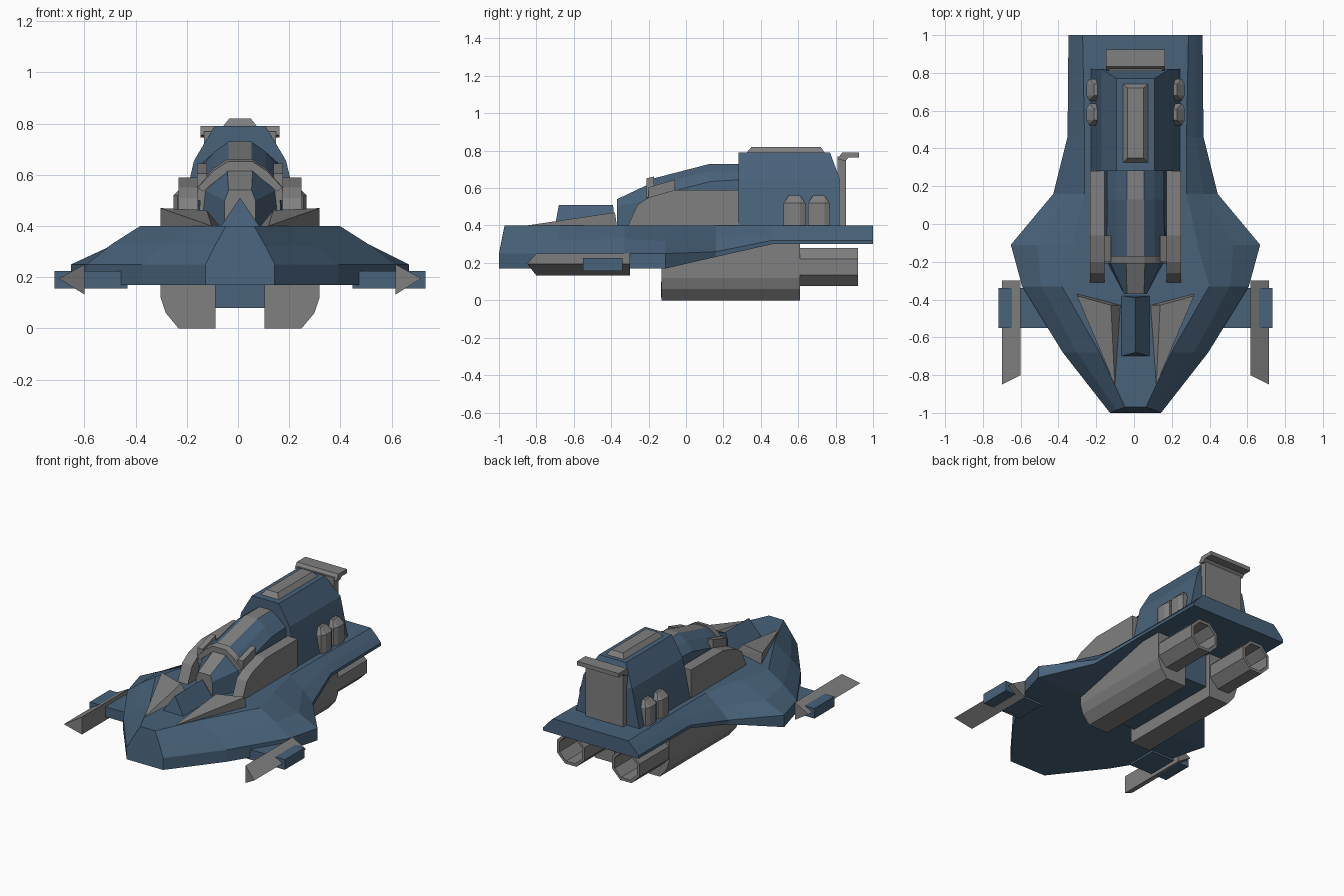
import bpy, bmesh, math
from mathutils import Matrix

if "Cube" in bpy.data.objects:
    bpy.data.objects.remove(bpy.data.objects["Cube"])

CENTRE = 0.008


def material(name, rgb):
    m = bpy.data.materials.new(name)
    m.use_nodes = True
    m.diffuse_color = (*rgb, 1)
    m.node_tree.nodes["Principled BSDF"].inputs["Base Color"].default_value = (*rgb, 1)
    return m


BLUE = material("steel blue", (0.065, 0.122, 0.195))
GREY = material("mid grey", (0.215, 0.215, 0.215))


def finish(name, bm, mats, mirror=False):
    bmesh.ops.recalc_face_normals(bm, faces=bm.faces)
    me = bpy.data.meshes.new(name)
    bm.to_mesh(me)
    bm.free()
    for m in mats:
        me.materials.append(m)
    ob = bpy.data.objects.new(name, me)
    ob.location.x = CENTRE
    bpy.context.collection.objects.link(ob)
    if mirror:
        ob.modifiers.new("mirror", "MIRROR").use_clip = False
    return ob


def hull(name, points, mat, mirror=False):
    """Convex solid around a few corner points."""
    bm = bmesh.new()
    for p in points:
        bm.verts.new(p)
    bmesh.ops.convex_hull(bm, input=bm.verts)
    bmesh.ops.dissolve_limit(bm, angle_limit=0.01, verts=bm.verts, edges=bm.edges)
    return finish(name, bm, [mat], mirror)


def both(points):
    return [(s * x, y, z) for x, y, z in points for s in (1, -1)]


def box(name, x, y, z, mat, mirror=False):
    return hull(name, [(a, b, c) for a in x for b in y for c in z], mat, mirror)


def extrude(name, profile, x0, x1, mat, mirror=False):
    """Side profile of (y, z) points pushed across x."""
    bm = bmesh.new()
    face = bm.faces.new([bm.verts.new((x0, y, z)) for y, z in profile])
    out = bmesh.ops.extrude_face_region(bm, geom=[face])["geom"]
    bmesh.ops.translate(bm, vec=(x1 - x0, 0, 0),
                        verts=[v for v in out if isinstance(v, bmesh.types.BMVert)])
    return finish(name, bm, [mat], mirror)


def loft(name, halves, mats, rule=None):
    """Skin mirrored half sections (outer points ordered top to bottom)."""
    bm = bmesh.new()
    rings = []
    for half in halves:
        pts = half + [(-x, y, z) for x, y, z in reversed(half)]
        rings.append([bm.verts.new(p) for p in pts])
    n = len(rings[0])
    for a, b in zip(rings, rings[1:]):
        for i in range(n):
            j = (i + 1) % n
            bm.faces.new((a[i], a[j], b[j], b[i]))
    bm.faces.new(rings[0])
    bm.faces.new(rings[-1])
    if rule:
        for f in bm.faces:
            f.material_index = rule(f)
    return finish(name, bm, mats)


# Hull: y, deck half width, shoulder (x, z), rim (x, z), underside z
stations = [
    (-1.0, 0.055, 0.10, 0.32, 0.135, 0.25, 0.17),
    (-0.68, 0.19, 0.31, 0.32, 0.385, 0.25, 0.17),
    (-0.33, 0.39, 0.50, 0.33, 0.60, 0.25, 0.17),
    (-0.11, 0.33, 0.52, 0.315, 0.66, 0.25, 0.17),
    (0.16, 0.27, 0.36, 0.33, 0.435, 0.26, 0.232),
    (0.46, 0.27, 0.32, 0.36, 0.36, 0.32, 0.30),
    (1.0, 0.28, 0.32, 0.36, 0.355, 0.32, 0.30),
]
sections = []
for y, a, mx, mz, w, e, b in stations:
    top = y + (0.03 if y == -1.0 else 0)
    mid = y + (0.015 if y == -1.0 else 0)
    sections.append([(a, top, 0.4), (mx, mid, mz), (w, y, e), (w, y, b)])
loft("hull", sections, [BLUE])

# Engine pods, belly block and nozzles
pod = [(0.095, 0), (0.24, 0), (0.29, 0.06), (0.31, 0.12)]
pod_points = [(x, y, z) for x, z in pod for y in (-0.13, 0.61)]
pod_points += [(x, y, z) for x in (0.095, 0.31) for y, z in ((-0.13, 0.17), (0.46, 0.3), (0.61, 0.3))]
hull("engine_pod", pod_points, GREY, True)
hull("intake_plate", [(x, y, z) for x, z in ((0.11, 0.015), (0.235, 0.015), (0.28, 0.07), (0.28, 0.1), (0.11, 0.1))
                      for y in (-0.134, -0.12)], GREY, True)
box("belly_block", (-0.1, 0.1), (-0.1, 0.58), (0.08, 0.3), BLUE)

bm = bmesh.new()
bmesh.ops.create_cone(bm, cap_ends=True, segments=8, radius1=0.11, radius2=0.11, depth=0.33,
                      matrix=Matrix.Translation((0.205, 0.755, 0.178))
                      @ Matrix.Rotation(-math.pi / 2, 4, "X") @ Matrix.Rotation(math.pi / 8, 4, "Z"))
back = max(bm.faces, key=lambda f: f.calc_center_median().y)
bmesh.ops.inset_region(bm, faces=[back], thickness=0.02)
well = bmesh.ops.extrude_face_region(bm, geom=[back])["geom"]
bmesh.ops.translate(bm, vec=(0, -0.25, 0), verts=[v for v in well if isinstance(v, bmesh.types.BMVert)])
bmesh.ops.delete(bm, geom=[back], context="FACES_ONLY")
finish("engine_nozzle", bm, [GREY], True)

# Side stubs and their blades
box("side_stub", (0.44, 0.725), (-0.55, -0.34), (0.157, 0.225), BLUE, True)
hull("side_blade", [(0.608, -0.80, 0.25), (0.608, -0.80, 0.133), (0.708, -0.85, 0.195),
                    (0.608, -0.30, 0.25), (0.608, -0.30, 0.133), (0.708, -0.30, 0.195)], GREY, True)

# Nose fin and deck wedges
hull("nose_fin", both([(0.075, -0.70, 0.4), (0.075, -0.38, 0.4)])
     + [(0, -0.68, 0.51), (0, -0.39, 0.51)], BLUE)
hull("deck_wedge", [(0.31, -0.37, 0.4), (0.08, -0.43, 0.4), (0.11, -0.85, 0.4),
                    (0.31, -0.38, 0.47), (0.13, -0.43, 0.462)], GREY, True)

# Rear cabin and its roof plate
cabin = [(0.235, 0.4), (0.195, 0.59), (0.18, 0.655)]
hull("rear_cabin", both([(x, y, z) for x, z in cabin for y in (0.28, 0.82)]
                        + [(0.1, 0.28, 0.79), (0.1, 0.77, 0.79)]), BLUE)
hull("roof_plate", both([(0.07, 0.32, 0.785), (0.07, 0.745, 0.785),
                         (0.042, 0.35, 0.82), (0.042, 0.72, 0.82)]), GREY)

# Canopy: windscreen and roof with a grey centre strip
def strip(f):
    c = f.calc_center_median()
    return int(abs(c.x) < 0.01 and c.z > 0.45)


loft("windscreen", [
    [(0.045, -0.37, 0.54), (0.06, -0.37, 0.5), (0.06, -0.37, 0.4)],
    [(0.05, -0.19, 0.625), (0.14, -0.19, 0.54), (0.155, -0.19, 0.4)],
], [BLUE, GREY], strip)
loft("canopy", [
    [(0.045, -0.2, 0.645), (0.10, -0.2, 0.61), (0.155, -0.2, 0.55), (0.16, -0.2, 0.4)],
    [(0.045, 0.13, 0.73), (0.10, 0.13, 0.69), (0.15, 0.13, 0.635), (0.17, 0.13, 0.4)],
    [(0.045, 0.29, 0.73), (0.10, 0.29, 0.69), (0.15, 0.29, 0.645), (0.17, 0.29, 0.4)],
], [BLUE, GREY], strip)
loft("canopy_arch", [
    [(0.048, y, 0.652 + d), (0.105, y, 0.615 + d), (0.165, y, 0.55 + d),
     (0.145, y, 0.535 + d), (0.045, y, 0.615 + d)]
    for y, d in ((-0.21, 0), (-0.17, 0.01))], [GREY])
extrude("canopy_side_frame", [(-0.2, 0.5), (-0.06, 0.5), (-0.06, 0.645), (-0.2, 0.605)],
        0.13, 0.168, GREY, True)

# Armour beside the canopy
extrude("side_armour", [(-0.31, 0.4), (-0.26, 0.51), (-0.2, 0.55), (-0.06, 0.59), (0.28, 0.59), (0.28, 0.4)],
        0.165, 0.24, GREY, True)

# Vents on the cabin flanks
for i, y in enumerate((0.58, 0.71)):
    hull(f"side_vent_{i + 1}", [(x, y + d, z) for x, z, half in
                                ((0.19, 0.4, 0.058), (0.245, 0.4, 0.058), (0.19, 0.515, 0.058),
                                 (0.26, 0.4, 0.03), (0.26, 0.52, 0.03), (0.19, 0.56, 0.03), (0.22, 0.56, 0.03),
                                 (0.245, 0.52, 0.058))
                                for d in (-half, half)], GREY, True)

# Tail wall with its overhanging flap
extrude("tail_wall", [(0.81, 0.4), (0.855, 0.4), (0.855, 0.77), (0.81, 0.77)], -0.14, 0.14, GREY)
extrude("tail_flap", [(0.81, 0.755), (0.85, 0.745), (0.87, 0.763), (0.925, 0.763), (0.925, 0.79), (0.835, 0.79)],
        -0.155, 0.155, GREY)
